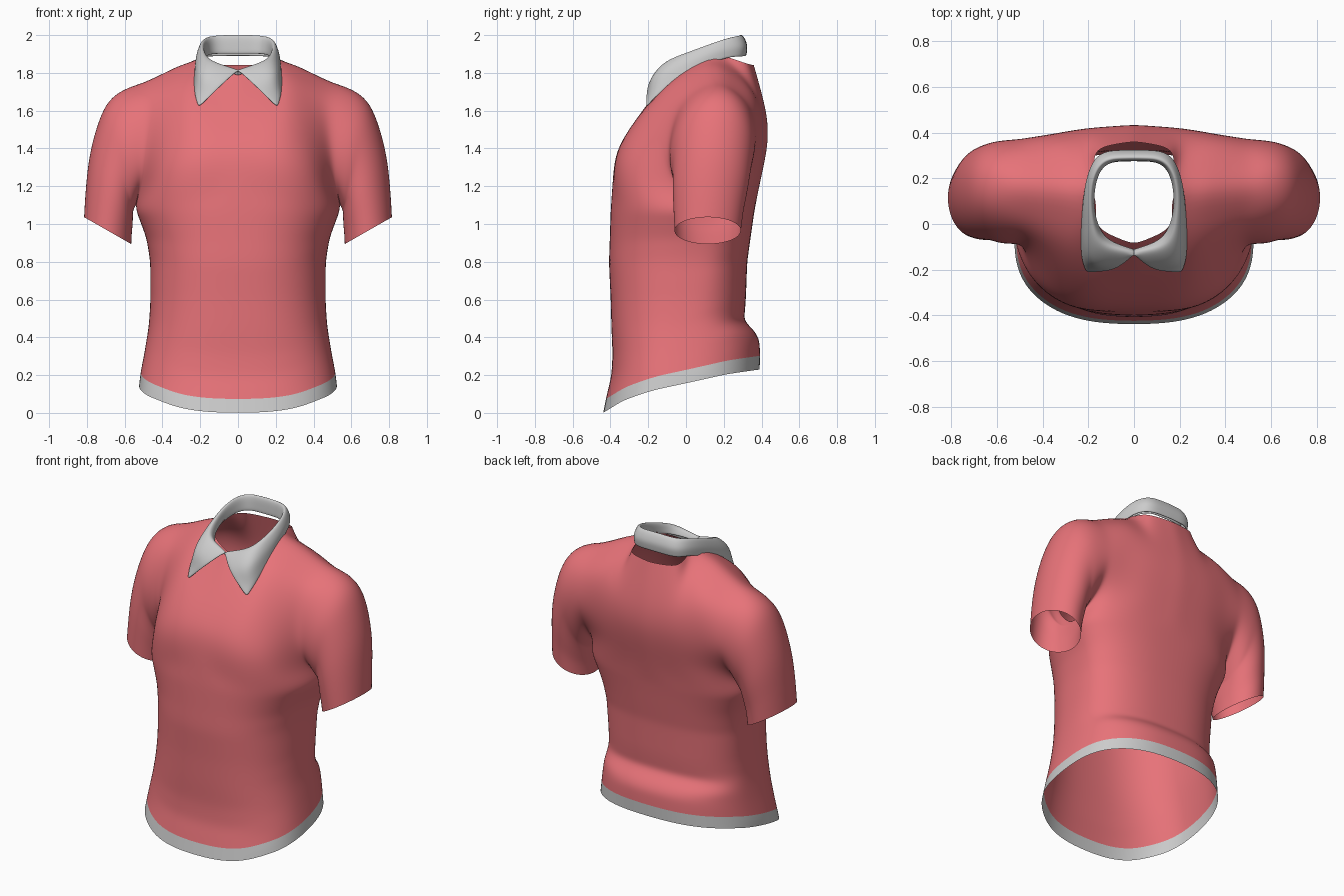
import bpy, bmesh
from math import sin, cos, pi
from mathutils import Vector as V

if "Cube" in bpy.data.objects:
    bpy.data.objects.remove(bpy.data.objects["Cube"])

COLS, ROWS, LOW = 9, 8, 17
ARMPIT = 1.08


def spline(keys, t):
    """Smooth curve through evenly spaced keys, t in 0..1."""
    n = len(keys) - 1
    f = min(max(t, 0), 1) * n
    i = min(int(f), n - 1)
    f -= i
    k = [V(p) for p in keys]
    b, c = k[i], k[i + 1]
    a = k[i - 1] if i > 0 else 2 * b - c
    d = k[i + 2] if i + 2 <= n else 2 * c - b
    return b + 0.5 * f * (c - a + f * (2 * a - 5 * b + 4 * c - d + f * (3 * (b - c) + d - a)))


def table(rows, x):
    """Linear lookup in rows sorted by their first number."""
    if x <= rows[0][0]:
        return rows[0][1:]
    for p, q in zip(rows, rows[1:]):
        if x <= q[0]:
            f = (x - p[0]) / (q[0] - p[0])
            return [a + (b - a) * f for a, b in zip(p[1:], q[1:])]
    return rows[-1][1:]


def build(name, grids, mat=None, thick=0):
    """Weld point grids into one mirrored, subdivided object."""
    bm = bmesh.new()
    for g in grids:
        vs = [[bm.verts.new(p) for p in row] for row in g]
        for r, s in zip(vs, vs[1:]):
            for i in range(len(r) - 1):
                bm.faces.new((r[i], r[i + 1], s[i + 1], s[i]))
    bmesh.ops.remove_doubles(bm, verts=bm.verts, dist=0.0005)
    bmesh.ops.recalc_face_normals(bm, faces=bm.faces)
    me = bpy.data.meshes.new(name)
    bm.to_mesh(me)
    bm.free()
    ob = bpy.data.objects.new(name, me)
    bpy.context.collection.objects.link(ob)
    if mat:
        me.materials.append(mat)
    m = ob.modifiers.new("mirror", 'MIRROR')
    m.use_clip = True
    if thick:
        s = ob.modifiers.new("thickness", 'SOLIDIFY')
        s.thickness, s.offset = thick, 0
    sub = ob.modifiers.new("smooth", 'SUBSURF')
    sub.levels = sub.render_levels = 2
    for p in me.polygons:
        p.use_smooth = True
    return ob


# body profile: height, half width, front y, back y
BODY = [(0, .535, -.44, .39), (.1, .53, -.42, .39), (.2, .52, -.395, .39),
        (.32, .497, -.39, .395), (.42, .48, -.395, .385), (.48, .472, -.397, .308),
        (.6, .465, -.40, .318), (.8, .466, -.41, .325), (.92, .485, -.405, .342),
        (1.0, .514, -.403, .353), (ARMPIT, .545, -.40, .365)]
HEM = [(-.44, 0), (-.40, .027), (-.35, .064), (-.2, .12), (0, .162), (.2, .205), (.39, .23)]


def section(u, z, side):
    """Point on the body; u runs from the centre line to the side seam."""
    w, yf, yb = table(BODY, z)
    yc = 0.17 * z - 0.08
    a = u * pi / 2
    y = yc + ((yf if side == 0 else yb) - yc) * max(cos(a), 0) ** 0.8
    return V((w * sin(a) ** 0.8, y, z))


def hem_z(u, side):
    return table(HEM, section(u, 0, side)[1])[0]


US = [i / COLS for i in range(COLS + 1)]
BAND = 0.073
lower, band = [], []
for side in (0, 1):
    lower.append([[section(u, (h := hem_z(u, side) + BAND) + (ARMPIT - h) * r / LOW, side)
                   for u in US] for r in range(LOW + 1)])
    band.append([[section(u, hem_z(u, side) + BAND * r / 2, side) for u in US] for r in range(3)])

# chest and back panels: four vertical curves each, from armpit height to shoulder
CORNER, TIP = (.19, .15, 1.895), (.5, .17, 1.765)
FRONT = [[(0, -.387, 1.25), (0, -.36, 1.40), (0, -.26, 1.56), (0, -.09, 1.79)],
         [(.25, -.37, 1.25), (.22, -.345, 1.41), (.19, -.22, 1.61), (.16, -.01, 1.84)],
         [(.41, -.27, 1.25), (.36, -.255, 1.43), (.29, -.09, 1.74), CORNER],
         [(.505, -.06, 1.25), (.485, -.09, 1.42), (.475, -.02, 1.66), TIP]]
BACK = [[(0, .40, 1.25), (0, .434, 1.43), (0, .425, 1.60), (0, .362, 1.84)],
        [(.24, .38, 1.25), (.21, .418, 1.43), (.19, .408, 1.61), (.17, .318, 1.85)],
        [(.41, .33, 1.25), (.37, .392, 1.43), (.34, .365, 1.69), CORNER],
        [(.505, .28, 1.25), (.50, .375, 1.42), (.5, .335, 1.64), TIP]]
SHOULDER = [CORNER, (.30, .155, 1.865), (.40, .163, 1.812), TIP]
upper = []
for side, keys in enumerate((FRONT, BACK)):
    full = [[section(k / 3, ARMPIT, side)] + c for k, c in enumerate(keys)]
    g = [[spline([spline(c, r / ROWS) for c in full], u) for u in US] for r in range(ROWS + 1)]
    g[0] = [section(u, ARMPIT, side) for u in US]
    for i in range(6, COLS + 1):
        g[ROWS][i] = spline(SHOULDER, (i - 6) / (COLS - 6))
    upper.append(g)

# sleeve: armhole loop, then rings given by centre, upward half axis, half depth
armhole = [r[-1] for r in upper[0]] + [r[-1] for r in upper[1]][-2::-1]
RINGS = [((.583, .14, 1.39), (.03, .03, .325), .228),
         ((.632, .14, 1.335), (.078, .025, .29), .215),
         ((.668, .13, 1.20), (.113, .02, .205), .204),
         ((.683, .12, 1.08), (.124, .01, .13), .19),
         ((.69, .115, .965), (.128, 0, .073), .18)]
sleeve_lines = []
for i, p in enumerate(armhole):
    a = pi * i / ROWS
    line = [p] + [V(c) - cos(a) * V(up) - V((0, sin(a) * d, 0)) for c, up, d in RINGS]
    sleeve_lines.append([spline(line, k / 10) for k in range(11)])

red = bpy.data.materials.new("red_cloth")
red.diffuse_color = (0.8, 0.17, 0.19, 1)
red.use_nodes = True
red.node_tree.nodes["Principled BSDF"].inputs["Base Color"].default_value = red.diffuse_color
build("shirt_body", lower + upper + [sleeve_lines], red)
build("hem_band", band)

# collar: inner stand, fold line, middle of flap, outer edge, from back centre to front
COLLAR = [[(0, .28, 1.90), (.11, .27, 1.90), (.165, .2, 1.89), (.177, .06, 1.86), (.125, -.06, 1.82), (0, -.115, 1.79)],
          [(0, .288, 2.0), (.12, .278, 1.995), (.177, .2, 1.975), (.187, .06, 1.925), (.148, -.09, 1.865), (0, -.135, 1.81)],
          [(0, .318, 1.95), (.14, .305, 1.945), (.2, .2, 1.93), (.216, .03, 1.87), (.193, -.155, 1.79), (.085, -.197, 1.735)],
          [(0, .314, 1.89), (.14, .30, 1.887), (.2, .2, 1.875), (.226, .02, 1.80), (.228, -.14, 1.69), (.21, -.212, 1.615)]]
rows = [[spline(c, i / 14) for i in range(15)] for c in COLLAR]
build("collar", [[[spline([r[i] for r in rows], k / 9) for i in range(15)] for k in range(10)]], thick=0.012)
